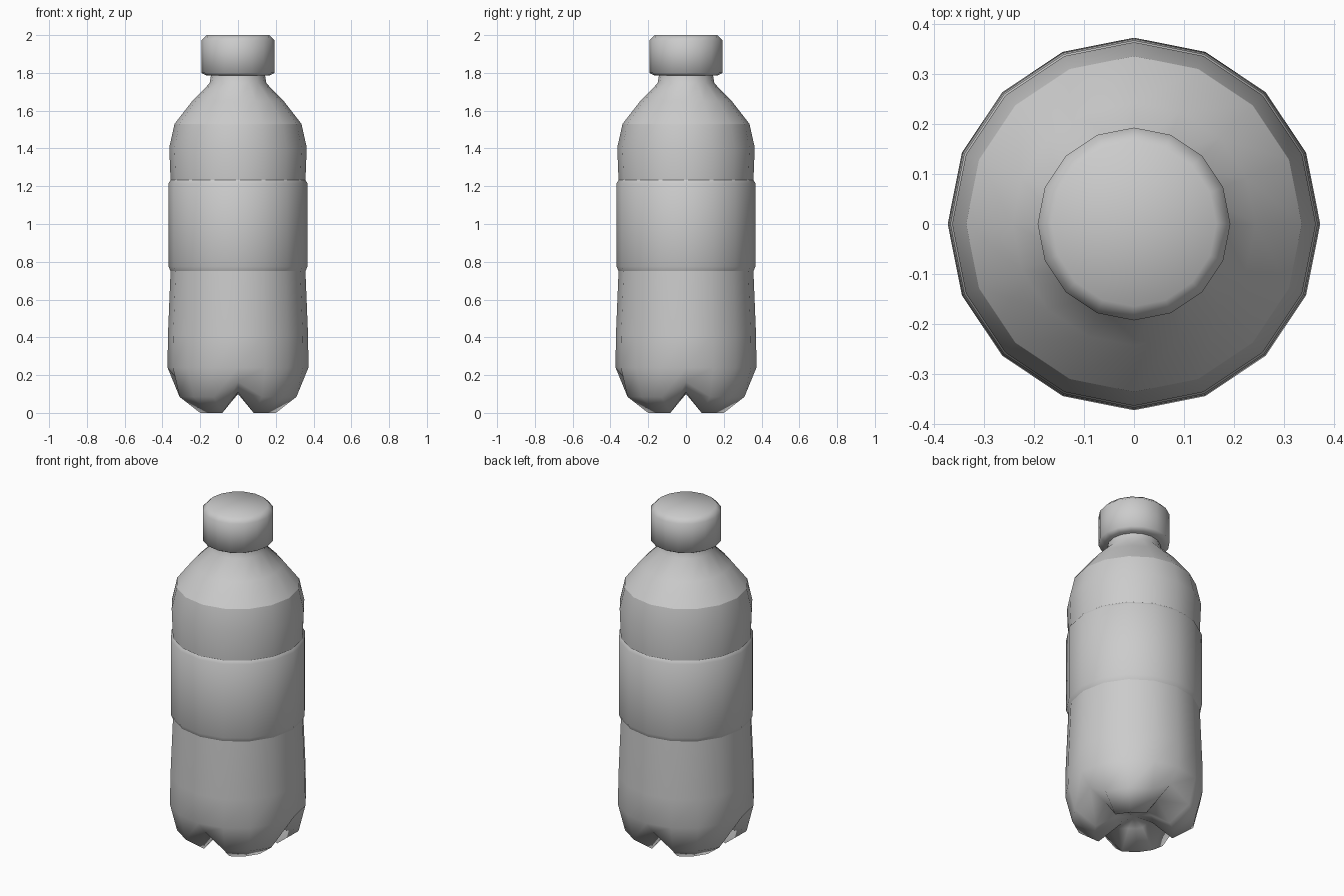
import bpy, bmesh, math

if "Cube" in bpy.data.objects:
    bpy.data.objects.remove(bpy.data.objects["Cube"])

SIDES = 16
grey = bpy.data.materials.new("light grey")
grey.diffuse_color = (0.6, 0.6, 0.6, 1)
grey.use_nodes = True
grey.node_tree.nodes["Principled BSDF"].inputs["Base Color"].default_value = grey.diffuse_color


def is_groove(i):
    return i % 4 == 0


def lathe(name, rings, bottom=None, top=None):
    """Rings run bottom to top as (r, z) or (r, z, groove_r, groove_z)."""
    bm = bmesh.new()
    loops = []
    for ring in rings:
        loop = []
        for i in range(SIDES):
            a = math.tau * i / SIDES
            r, z = ring[2:] if len(ring) == 4 and is_groove(i) else ring[:2]
            loop.append(bm.verts.new((r * math.cos(a), r * math.sin(a), z)))
        loops.append(loop)
    for lo, hi in zip(loops, loops[1:]):
        for i in range(SIDES):
            j = (i + 1) % SIDES
            bm.faces.new((lo[i], lo[j], hi[j], hi[i]))
    if bottom is not None:
        c = bm.verts.new((0, 0, bottom))
        for i in range(SIDES):
            bm.faces.new((c, loops[0][(i + 1) % SIDES], loops[0][i]))
    if top is not None:
        c = bm.verts.new((0, 0, top))
        for i in range(SIDES):
            bm.faces.new((c, loops[-1][i], loops[-1][(i + 1) % SIDES]))
    for f in bm.faces:
        f.smooth = True
    me = bpy.data.meshes.new(name)
    bm.to_mesh(me)
    bm.free()
    me.materials.append(grey)
    ob = bpy.data.objects.new(name, me)
    bpy.context.collection.objects.link(ob)
    return ob


# lower body with four feet separated by grooves
lathe("lower_body", [
    (0.10, 0.08, 0.10, 0.10),
    (0.217, 0.0, 0.20, 0.11),
    (0.335, 0.085, 0.31, 0.165),
    (0.373, 0.24),
    (0.371, 0.41),
    (0.357, 0.75),
], bottom=0.10)

# raised label band
lathe("label_band", [(0.357, 0.75), (0.368, 0.775), (0.368, 1.215), (0.357, 1.232)])

# upper body
lathe("upper_body", [(0.357, 1.232), (0.364, 1.405), (0.336, 1.53)])

# shoulder and neck
lathe("shoulder_neck", [(0.336, 1.53), (0.243, 1.65), (0.150, 1.745), (0.143, 1.79)])

# screw cap
lathe("cap", [(0.165, 1.785), (0.193, 1.80), (0.193, 1.972), (0.165, 2.0)],
      bottom=1.785, top=2.0)
